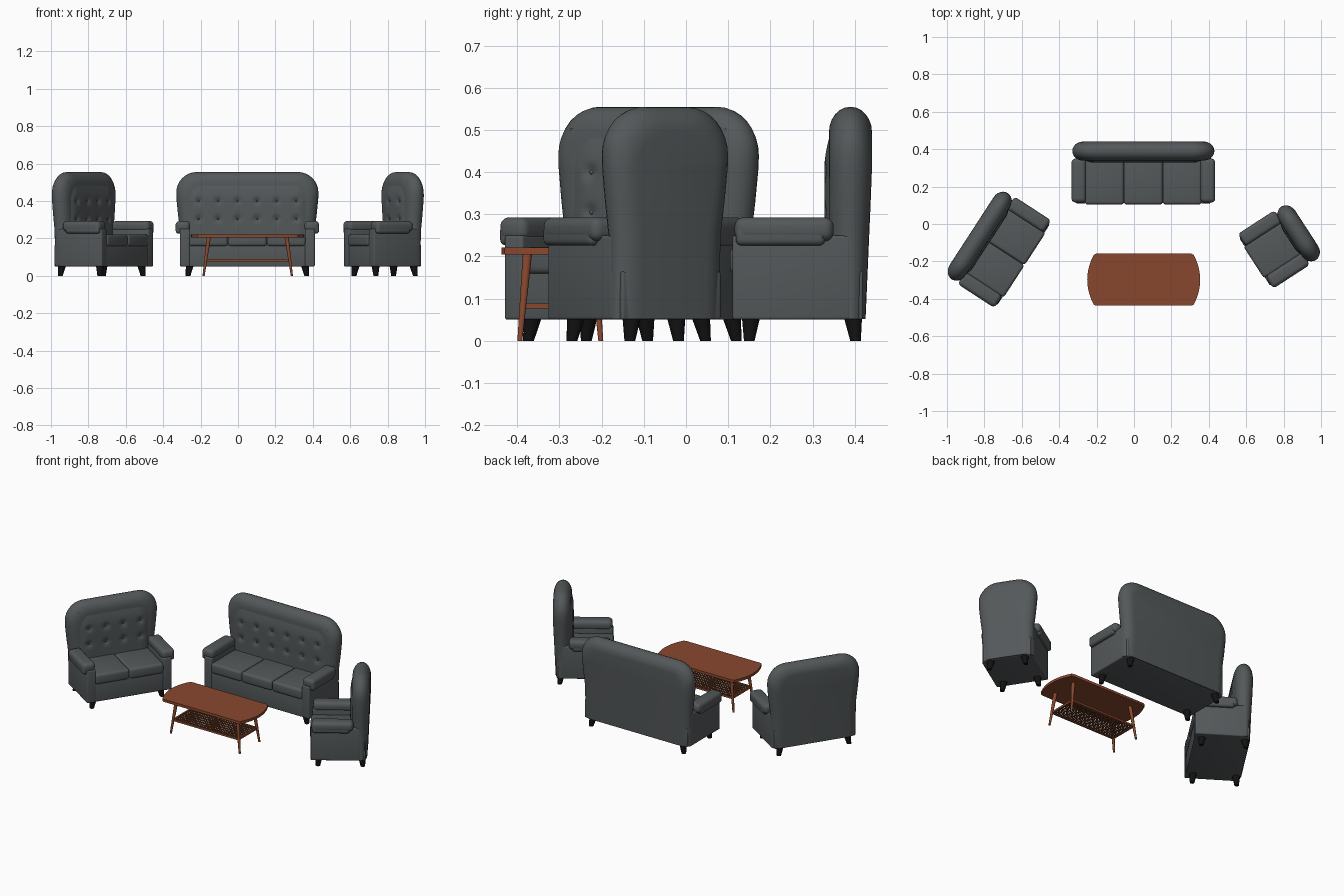
import bpy, bmesh, math
from mathutils import Matrix, Vector

if "Cube" in bpy.data.objects:
    bpy.data.objects.remove(bpy.data.objects["Cube"])


def material(name, rgb):
    m = bpy.data.materials.new(name)
    m.diffuse_color = (*rgb, 1)
    m.use_nodes = True
    m.node_tree.nodes["Principled BSDF"].inputs["Base Color"].default_value = m.diffuse_color
    return m


GREY = material("grey_upholstery", (0.088, 0.098, 0.102))
BLACK = material("black_feet", (0.006, 0.006, 0.006))
WOOD = material("red_brown_wood", (0.25, 0.064, 0.027))
CANE = material("brown_cane", (0.17, 0.055, 0.024))


def finish(name, bm, mat, M):
    bmesh.ops.recalc_face_normals(bm, faces=bm.faces)
    me = bpy.data.meshes.new(name)
    bm.to_mesh(me)
    bm.free()
    me.materials.append(mat)
    ob = bpy.data.objects.new(name, me)
    ob.matrix_world = M
    bpy.context.collection.objects.link(ob)
    return ob


def add_box(bm, lo, hi):
    lo, hi = Vector(lo), Vector(hi)
    S = Matrix.Diagonal((*(hi - lo), 1))
    bmesh.ops.create_cube(bm, size=1, matrix=Matrix.Translation((lo + hi) / 2) @ S)


def box(name, lo, hi, r, mat, M, seg=4):
    bm = bmesh.new()
    add_box(bm, lo, hi)
    if r:
        bmesh.ops.bevel(bm, geom=bm.edges[:], offset=r, segments=seg, profile=0.5, affect='EDGES')
    return finish(name, bm, mat, M)


def tapered(name, top, bottom, r_top, r_bot, mat, M, sides=12):
    bm = bmesh.new()
    rings = []
    for c, r in ((bottom, r_bot), (top, r_top)):
        rings.append([bm.verts.new((c[0] + r * math.cos(a), c[1] + r * math.sin(a), c[2]))
                      for a in (math.tau * (i + .5) / sides for i in range(sides))])
    for i in range(sides):
        j = (i + 1) % sides
        bm.faces.new((rings[0][i], rings[0][j], rings[1][j], rings[1][i]))
    bm.faces.new(rings[0])
    bm.faces.new(rings[1])
    return finish(name, bm, mat, M)


def back_outline(hw, d):
    # arched back outline, drawn in by d at the sides and top
    r, top, w = 0.11 - 0.4 * d, 0.555 - d, hw - d
    right = [(w - .02, .052), (w - .02, .15), (w - .019, .25), (w - .009, .33), (w - .001, .41)]
    right += [(w - r + r * math.cos(a), top - r + r * math.sin(a))
              for a in (math.pi / 2 * i / 8 for i in range(9))]
    return right + [(-x, z) for x, z in reversed(right)]


def backrest(hw, M):
    bm = bmesh.new()
    rings = []
    for k in range(13):
        t = math.radians(-90 + 15 * k)
        ring = []
        for x, z in back_outline(hw, 0.06 * (1 - math.cos(t))):
            y = 0.051 * math.sin(t)
            if y > 0:
                y *= 0.7 + 0.3 * min(1, max(0, (z - .05) / .35))
            ring.append(bm.verts.new((x, y, z)))
        rings.append(ring)
    n = len(rings[0])
    for a, b in zip(rings, rings[1:]):
        for i in range(n):
            j = (i + 1) % n
            bm.faces.new((a[i], a[j], b[j], b[i]))
    bm.faces.new(rings[0])
    bm.faces.new(rings[-1])
    finish("backrest", bm, GREY, M)


def tufted_pad(hw, seats, M):
    # padded front of the back with two rows of sunken buttons, two per seat
    span = hw - 0.119
    count = 2 * seats
    spots = [(-span + 2 * span * i / (count - 1), z) for i in range(count) for z in (.305, .40)]
    w, z0, z1 = hw - .055, .17, .505
    nx, nz = int(2 * w / .009), 36
    bm = bmesh.new()
    grid = []
    for i in range(nx + 1):
        col = []
        for j in range(nz + 1):
            x, z = -w + 2 * w * i / nx, z0 + (z1 - z0) * j / nz
            edge = min(1, (w - abs(x)) / .06) * min(1, (z1 - z) / .10)
            y = -.044 - .018 * math.sin(edge * math.pi / 2)
            for bx, bz in spots:
                y += .012 * math.exp(-((x - bx) ** 2 + (z - bz) ** 2) / .016 ** 2)
            col.append(bm.verts.new((x, y, z)))
        grid.append(col)
    for i in range(nx):
        for j in range(nz):
            bm.faces.new((grid[i][j], grid[i + 1][j], grid[i + 1][j + 1], grid[i][j + 1]))
    ob = finish("tufted_back_pad", bm, GREY, M)
    if ob.data.polygons[0].normal.y > 0:
        ob.data.flip_normals()
    bm = bmesh.new()
    for bx, bz in spots:
        bmesh.ops.create_uvsphere(bm, u_segments=10, v_segments=6, radius=.006,
                                  matrix=Matrix.Translation((bx, -.050, bz)))
    finish("back_buttons", bm, GREY, M)


def sofa(seats, x, y, angle):
    # local origin lies under the middle of the back; the seat faces -y
    M = Matrix.Translation((x, y, 0)) @ Matrix.Rotation(math.radians(angle), 4, 'Z')
    hw = 0.065 + 0.105 * seats
    backrest(hw, M)
    tufted_pad(hw, seats, M)
    box("seat_base", (-hw + .03, -.277, .05), (hw - .03, .03, .165), .006, GREY, M)
    inner = hw - .068
    w = 2 * inner / seats
    for i in range(seats):
        a = -inner + i * w
        box("seat_cushion", (a, -.286, .158), (a + w, -.045, .222), .016, GREY, M)
    for s in (-1, 1):
        xs = sorted((s * (hw - .072), s * (hw - .019)))
        box("arm_panel", (xs[0], -.28, .05), (xs[1], .0, .25), .007, GREY, M)
        xs = sorted((s * (hw - .074), s * (hw + .004)))
        box("arm_rest", (xs[0], -.275, .236), (xs[1], -.04, .293), .022, GREY, M, 5)
        # rolled outer lip of the arm
        xs = sorted((s * (hw - .03), s * (hw + .003)))
        box("arm_roll", (xs[0], -.272, .226), (xs[1], -.06, .275), .014, GREY, M)
        for ty, by in ((-.236, -.24), (.006, .012)):
            tapered("foot", (s * (hw - .072), ty, .054), (s * (hw - .063), by, 0),
                    .022, .013, BLACK, M)


sofa(3, .05, .39, 0)
sofa(2, -.825, -.065, 57)
sofa(1, .88, -.05, -57)

# coffee table top with bowed ends
T = Matrix.Translation((.052, -.298, 0))
bm = bmesh.new()
pts = []
for s in (1, -1):
    pts.append((s * .255, -s * .139))
    for i in range(13):
        v = -1 + i / 6
        pts.append((s * (.268 + .034 * (1 - v * v)), s * v * .132))
    pts.append((s * .255, s * .139))
face = bm.faces.new([bm.verts.new((x, y, .205)) for x, y in pts])
ext = bmesh.ops.extrude_face_region(bm, geom=[face])
bmesh.ops.translate(bm, vec=(0, 0, .016),
                    verts=[v for v in ext["geom"] if isinstance(v, bmesh.types.BMVert)])
finish("table_top", bm, WOOD, T)

# splayed table legs, shelf rails and under-top rails
for sx in (-1, 1):
    for sy in (-1, 1):
        tapered("table_leg", (sx * .208, sy * .078, .207), (sx * .236, sy * .096, 0),
                .0115, .006, WOOD, T)
    box("shelf_end_rail", (sx * .222 - .005, -.09, .077), (sx * .222 + .005, .09, .089), 0, WOOD, T)
    box("shelf_long_rail", (-.225, sx * .088 - .005, .077), (.225, sx * .088 + .005, .089), 0, WOOD, T)

# woven cane shelf
bm = bmesh.new()
for i in range(36):
    x = -.21 + .42 * i / 35
    add_box(bm, (x - .0025, -.086, .082), (x + .0025, .086, .085))
for i in range(14):
    y = -.078 + .156 * i / 13
    add_box(bm, (-.22, y - .0025, .080), (.22, y + .0025, .083))
finish("cane_shelf", bm, CANE, T)

# smooth shading with sharp edges kept
for ob in bpy.context.collection.objects:
    ob.select_set(True)
    bpy.context.view_layer.objects.active = ob
bpy.ops.object.shade_smooth_by_angle(angle=math.radians(35))
